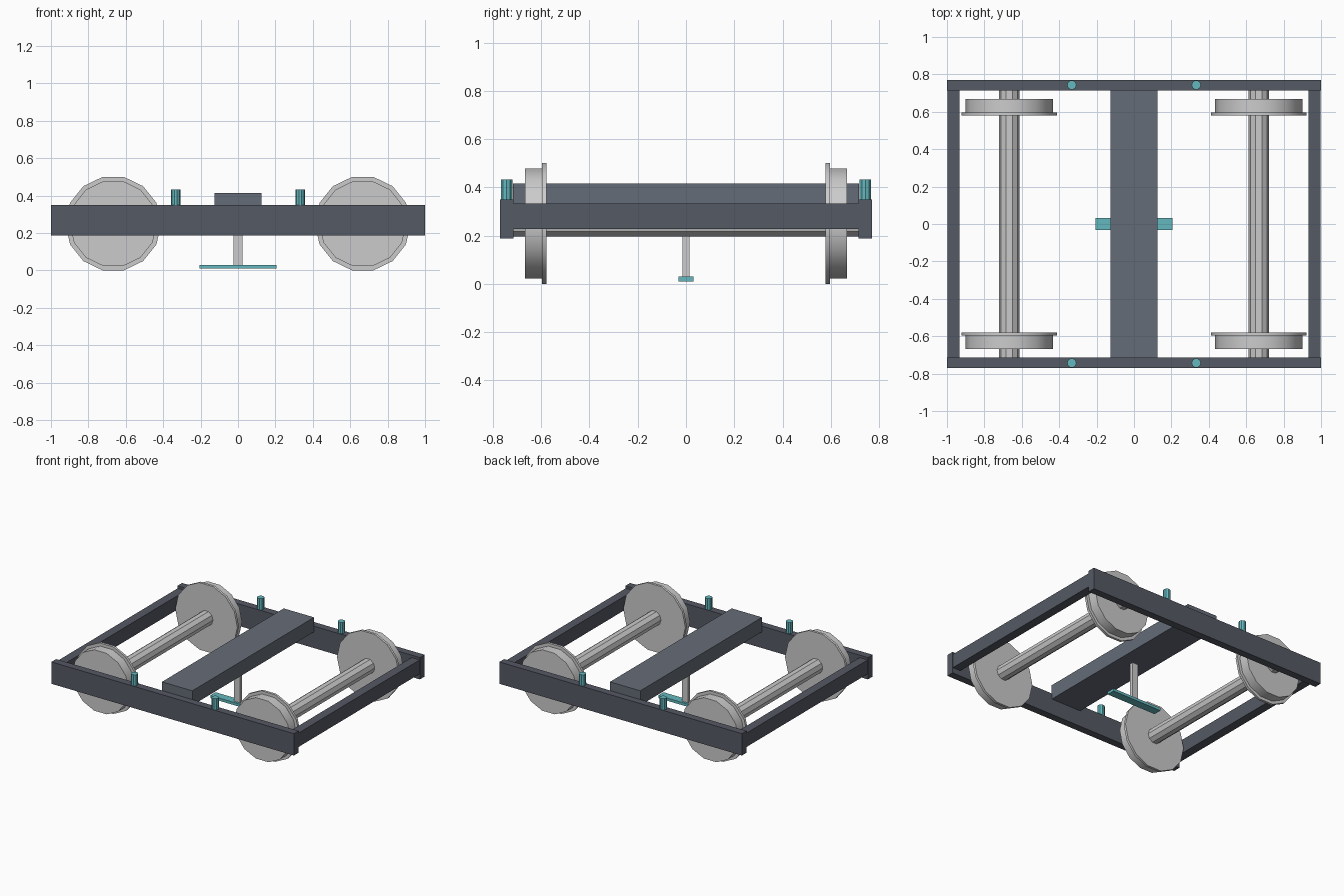
import bpy, bmesh
from math import cos, sin, pi, radians

if "Cube" in bpy.data.objects:
    bpy.data.objects.remove(bpy.data.objects["Cube"])


def material(name, rgb):
    m = bpy.data.materials.new(name)
    m.diffuse_color = (*rgb, 1)
    m.use_nodes = True
    m.node_tree.nodes["Principled BSDF"].inputs["Base Color"].default_value = m.diffuse_color
    return m


DARK = material("dark_frame", (0.09, 0.10, 0.125))
SLATE = material("slate", (0.13, 0.15, 0.185))
TEAL = material("teal", (0.13, 0.48, 0.52))


def finish(name, bm, mat):
    bmesh.ops.recalc_face_normals(bm, faces=bm.faces)
    mesh = bpy.data.meshes.new(name)
    bm.to_mesh(mesh)
    bm.free()
    ob = bpy.data.objects.new(name, mesh)
    bpy.context.collection.objects.link(ob)
    if mat:
        mesh.materials.append(mat)
    return ob


def box(name, lo, hi, mat=None):
    bm = bmesh.new()
    bmesh.ops.create_cube(bm, size=1)
    for v in bm.verts:
        v.co = [(a + b) / 2 + c * (b - a) for a, b, c in zip(lo, hi, v.co)]
    return finish(name, bm, mat)


def lathe(name, profile, sides, centre, axis, mat=None):
    """Solid of revolution; profile is (radius, distance along axis)."""
    bm = bmesh.new()
    rings = []
    for r, d in profile:
        ring = []
        for i in range(sides):
            a = 2 * pi * i / sides
            co = (r * cos(a), d, r * sin(a)) if axis == "Y" else (r * cos(a), r * sin(a), d)
            ring.append(bm.verts.new(co))
        rings.append(ring)
    for p, q in zip(rings, rings[1:]):
        for i in range(sides):
            j = (i + 1) % sides
            bm.faces.new((p[i], p[j], q[j], q[i]))
    bm.faces.new(rings[0])
    bm.faces.new(rings[-1])
    ob = finish(name, bm, mat)
    ob.location = centre
    return ob


# Frame: two side sills and two end beams
for s, side in ((-1, "front"), (1, "back")):
    ya, yb = sorted((s * 0.715, s * 0.77))
    box(f"{side}_side_sill", (-1, ya, 0.187), (1, yb, 0.35), DARK)
for s, side in ((-1, "left"), (1, "right")):
    xa, xb = sorted((s * 0.932, s * 0.998))
    box(f"{side}_end_beam", (xa, -0.715, 0.228), (xb, 0.715, 0.332), DARK)

# Cross bolster
box("bolster", (-0.125, -0.717, 0.307), (0.125, 0.717, 0.415), SLATE)

# Wheelsets: ten-sided axle, flanged fourteen-sided wheels
wheels = []
for sx, end in ((-1, "left"), (1, "right")):
    x = sx * 0.667
    lathe(f"{end}_axle", [(0.056, -0.717), (0.056, 0.717)], 10, (x, 0, 0.25), "Y")
    for s, side in ((-1, "front"), (1, "back")):
        prof = [(0.2562, s * 0.579), (0.2562, s * 0.597),
                (0.233, s * 0.597), (0.233, s * 0.668)]
        wheels.append(lathe(f"{end}_{side}_wheel", prof, 14, (x, 0, 0.25), "Y"))

# Pins on the sills
for sx in (-1, 1):
    for sy in (-1, 1):
        lathe("sill_pin", [(0.025, 0.34), (0.025, 0.433)], 10,
              (sx * 0.333, sy * 0.743, 0), "Z", TEAL)

# Hanging post and foot bar
box("centre_post", (-0.024, -0.0135, 0.025), (0.024, 0.0135, 0.31))
box("foot_bar", (-0.207, -0.031, 0.01), (0.207, 0.031, 0.03), TEAL)

# Smooth the wheel treads only
bpy.ops.object.select_all(action="DESELECT")
for w in wheels:
    w.select_set(True)
bpy.context.view_layer.objects.active = wheels[0]
bpy.ops.object.shade_smooth_by_angle(angle=radians(30))
